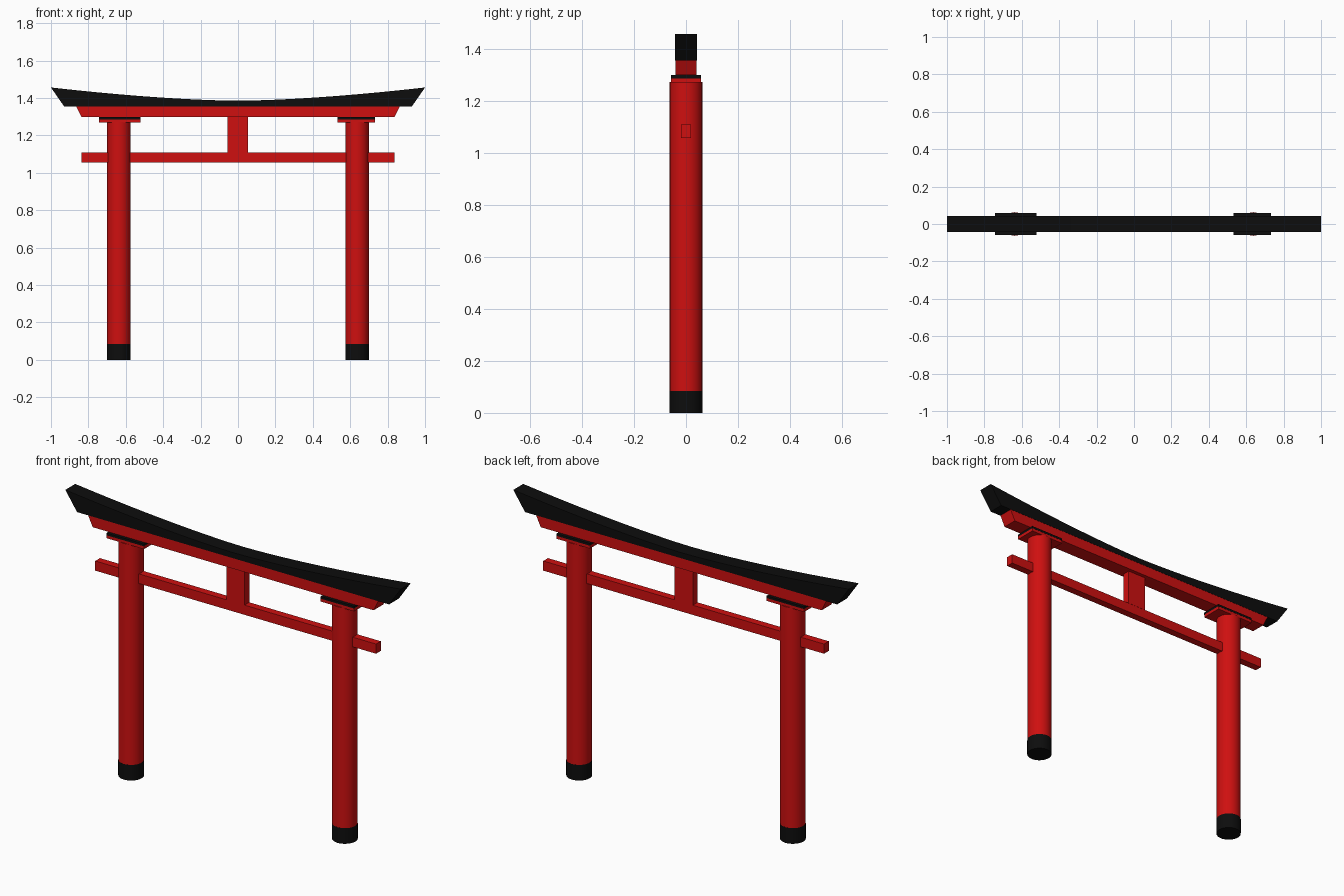
import bpy, bmesh

if "Cube" in bpy.data.objects:
    bpy.data.objects.remove(bpy.data.objects["Cube"])


def material(name, rgb):
    m = bpy.data.materials.new(name)
    m.diffuse_color = (*rgb, 1.0)
    m.use_nodes = True
    m.node_tree.nodes["Principled BSDF"].inputs["Base Color"].default_value = m.diffuse_color
    return m


RED = material("red_paint", (0.62, 0.005, 0.005))
BLACK = material("black_paint", (0.004, 0.004, 0.004))


def box(name, x0, x1, half_y, z0, z1, mat):
    bpy.ops.mesh.primitive_cube_add(size=1, location=((x0 + x1) / 2, 0, (z0 + z1) / 2))
    o = bpy.context.object
    o.name = name
    o.scale = (x1 - x0, half_y * 2, z1 - z0)
    bpy.ops.object.transform_apply(location=False, rotation=False, scale=True)
    o.data.materials.append(mat)


def cylinder(name, x, r, z0, z1, mat):
    bpy.ops.mesh.primitive_cylinder_add(vertices=32, radius=r, depth=z1 - z0,
                                        location=(x, 0, (z0 + z1) / 2))
    o = bpy.context.object
    o.name = name
    o.data.materials.append(mat)
    bpy.ops.object.shade_smooth_by_angle()


def beam(name, bottom_x, z0, top, half_y, mat):
    """Prism along y: flat bottom, top edge given as (x, z) points left to right."""
    bm = bmesh.new()
    n = len(top)
    # bottom points are spread to match the top so each strip is a clean quad
    low = [(-bottom_x + 2 * bottom_x * i / (n - 1), z0) for i in range(n)]
    rows = [[bm.verts.new((x, y, z)) for x, z in pts]
            for pts, y in ((low, -half_y), (top, -half_y), (top, half_y), (low, half_y))]
    for k in range(4):
        a, b = rows[k], rows[(k + 1) % 4]
        for i in range(n - 1):
            bm.faces.new((a[i], a[i + 1], b[i + 1], b[i]))
    for i in (0, n - 1):
        bm.faces.new([r[i] for r in rows])
    bmesh.ops.recalc_face_normals(bm, faces=bm.faces)
    me = bpy.data.meshes.new(name)
    bm.to_mesh(me)
    bm.free()
    o = bpy.data.objects.new(name, me)
    bpy.context.collection.objects.link(o)
    me.materials.append(mat)


# Pillars with black feet and two-tone cap plates
for side, x, c0, c1 in (("left", -0.637, -0.744, -0.521), ("right", 0.637, 0.533, 0.732)):
    cylinder(side + "_foot", x, 0.063, 0.0, 0.084, BLACK)
    cylinder(side + "_pillar", x, 0.0625, 0.084, 1.272, RED)
    box(side + "_cap_lower", c0, c1, 0.057, 1.27, 1.286, RED)
    box(side + "_cap_upper", c0, c1, 0.058, 1.286, 1.298, BLACK)

# Lower tie beam and centre strut
box("tie_beam", -0.837, 0.837, 0.02, 1.056, 1.108, RED)
box("centre_strut", -0.055, 0.053, 0.021, 1.107, 1.299, RED)

# Red lintel with slanted ends
beam("lintel", 0.837, 1.298, [(-0.865, 1.355), (0.865, 1.355)], 0.041, RED)

# Black roof beam with an upswept top
N = 24
xs = [-1 + 2 * i / N for i in range(N + 1)]
beam("roof_beam", 0.93, 1.355, [(x, 1.385 + 0.071 * abs(x) ** 1.6) for x in xs], 0.042, BLACK)
